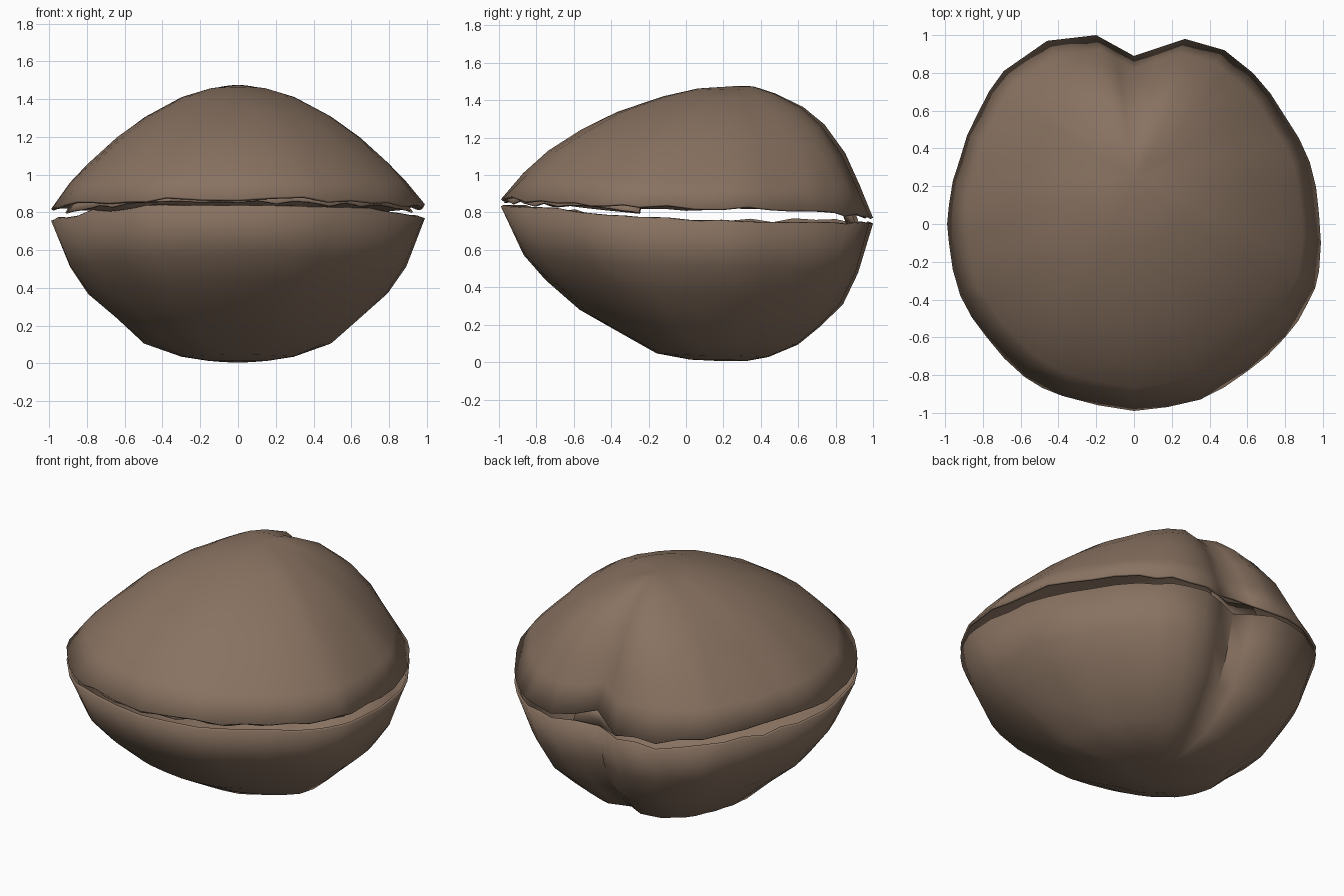
import bpy, bmesh, math, random
from mathutils import Vector

random.seed(4)
if "Cube" in bpy.data.objects:
    bpy.data.objects.remove(bpy.data.objects["Cube"], do_unlink=True)

brown = bpy.data.materials.new("shell brown")
brown.use_nodes = True
COLOUR = (0.25, 0.17, 0.12, 1)
brown.diffuse_color = COLOUR
brown.node_tree.nodes["Principled BSDF"].inputs["Base Color"].default_value = COLOUR

# Outline of the shell seen from above, starting at the hinge notch
OUTLINE = [(0, .89), (.27, .98), (.48, .92), (.63, .8), (.8, .57), (.93, .33),
           (.98, .05), (.98, -.25), (.92, -.42), (.8, -.6), (.6, -.78), (.35, -.93),
           (0, -.99), (-.38, -.91), (-.58, -.81), (-.78, -.6), (-.92, -.38), (-.98, -.1),
           (-.98, .1), (-.92, .35), (-.83, .58), (-.69, .81), (-.46, .97), (-.2, 1)]
STEPS = [.15, .3, .5, .65, .8, .9, 1]


def refine(points):
    """Insert a slightly bulged midpoint on every outline edge."""
    result = []
    for i, p in enumerate(points):
        a, b = Vector(p), Vector(points[(i + 1) % len(points)])
        mid = (a + b) / 2
        result += [a, mid * (1.01 if mid.y < .85 else 1)]
    return result


def finish(bm, name, thickness):
    bmesh.ops.recalc_face_normals(bm, faces=bm.faces)
    mesh = bpy.data.meshes.new(name)
    bm.to_mesh(mesh)
    bm.free()
    mesh.materials.append(brown)
    obj = bpy.data.objects.new(name, mesh)
    bpy.context.collection.objects.link(obj)
    solid = obj.modifiers.new("thickness", "SOLIDIFY")
    solid.thickness = thickness
    solid.offset = -1
    bpy.ops.object.select_all(action="DESELECT")
    obj.select_set(True)
    bpy.context.view_layer.objects.active = obj
    bpy.ops.object.shade_smooth_by_angle(angle=math.radians(40))
    return obj


def valve(name, crown, profiles, rim_heights, notch):
    """Dome whose front, side and back profiles blend around the rim."""
    crown = Vector(crown)
    bm = bmesh.new()
    rings = []
    rim = refine(OUTLINE)
    for k, s in enumerate(STEPS):
        ring = []
        for p in rim:
            way = p - crown.xy
            d = way.normalized()
            weights = (max(0, -d.y) ** 2, d.x ** 2, max(0, d.y) ** 2)
            edge = sum(w * z for w, z in zip(weights, rim_heights))
            rise = sum(w * prof[k] for w, prof in zip(weights, profiles))
            if s == 1:
                edge += random.uniform(-.012, .012)
            # Dent towards the hinge
            if abs(p.x) < .16 and p.y > .8 and s > .85:
                edge += notch * (1 - abs(p.x) / .16)
            xy = crown.xy + way * s * (1 + random.uniform(-.006, .006) * (s < 1))
            z = edge + (crown.z - edge) * rise
            ring.append(bm.verts.new((xy.x, xy.y, z)))
        rings.append(ring)
    top = bm.verts.new(crown)
    n = len(rim)
    for i in range(n):
        j = (i + 1) % n
        bm.faces.new((top, rings[0][i], rings[0][j]))
        for a, b in zip(rings, rings[1:]):
            bm.faces.new((a[i], b[i], b[j], a[j]))
    return finish(bm, name, .015)


valve("upper_valve", (0, .25, 1.475),
      [(1, .98, .91, .77, .61, .42, .22, 0)[1:],
       (.97, .9, .735, .565, .35, .2, 0),
       (1, .95, .85, .72, .5, .25, 0)],
      (.88, .825, .77), .06)

valve("lower_valve", (0, .2, .005),
      [(.99, .95, .79, .67, .48, .32, 0),
       (.99, .96, .87, .69, .52, .33, 0),
       (1, .97, .88, .75, .59, .36, 0)],
      (.84, .755, .74), 0)

# Ragged growth lip between the valves along the front edge
bm = bmesh.new()
pairs = []
for i in range(25):
    a = math.radians(195 + i * 150 / 24)
    way = Vector((math.cos(a) * .96, math.sin(a) * .97, 0))
    z = .79 + .06 * abs(math.sin(a))
    inner = bm.verts.new(way * .95 + Vector((0, 0, z + .05)))
    outer = bm.verts.new(way * random.uniform(.97, 1.01) + Vector((0, 0, z + random.uniform(-.01, .02))))
    pairs.append((inner, outer))
for (a, b), (c, d) in zip(pairs, pairs[1:]):
    bm.faces.new((a, b, d, c))
finish(bm, "front_lip", .01)

# Short hinge ligament closing the notch at the back
bm = bmesh.new()
lower = [bm.verts.new((x, y, .73)) for x, y in ((-.16, .93), (0, .87), (.16, .91))]
upper = [bm.verts.new((v.co.x * .9, v.co.y - .04, .84)) for v in lower]
for i in range(2):
    bm.faces.new((lower[i], lower[i + 1], upper[i + 1], upper[i]))
finish(bm, "hinge_ligament", .01)
